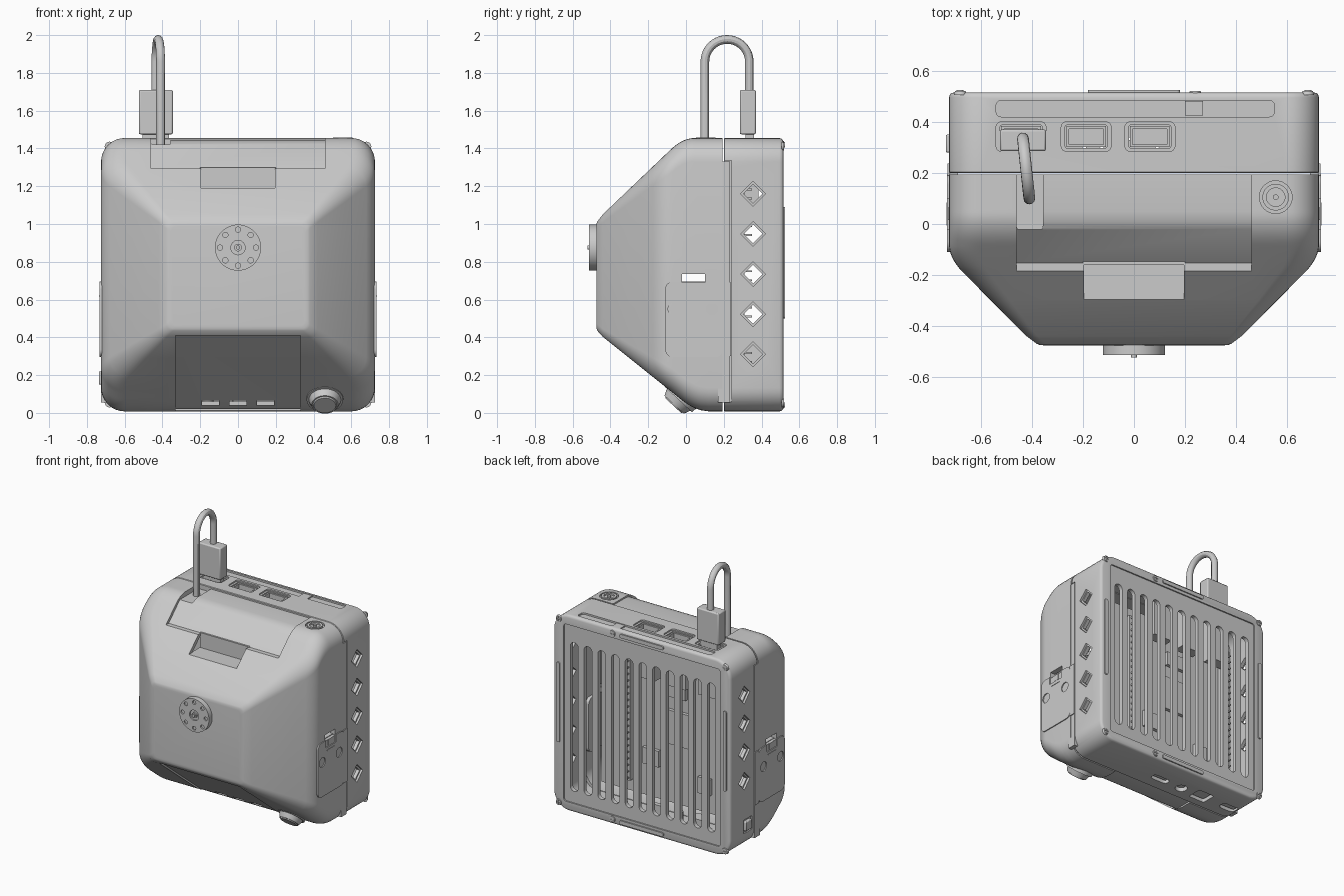
import bpy, bmesh
from math import sin, cos, pi, radians
from mathutils import Vector

if "Cube" in bpy.data.objects:
    bpy.data.objects.remove(bpy.data.objects["Cube"])

parts = []


def finish(name, bm, keep=True):
    bmesh.ops.recalc_face_normals(bm, faces=bm.faces)
    me = bpy.data.meshes.new(name)
    bm.to_mesh(me)
    bm.free()
    ob = bpy.data.objects.new(name, me)
    bpy.context.collection.objects.link(ob)
    if keep:
        parts.append(ob)
    else:
        ob.hide_render = True
    return ob


def rrect(a0, a1, b0, b1, r, n=6):
    pts = []
    for i, (a, b) in enumerate([(a1 - r, b1 - r), (a0 + r, b1 - r), (a0 + r, b0 + r), (a1 - r, b0 + r)]):
        pts += [(a + r * cos(pi / 2 * (i + k / n)), b + r * sin(pi / 2 * (i + k / n))) for k in range(n + 1)]
    return pts


def place(axis, a, b, d):
    return {'x': (d, a, b), 'y': (a, d, b), 'z': (a, b, d)}[axis]


def skin(name, rings, keep=True):
    bm = bmesh.new()
    vs = [[bm.verts.new(p) for p in ring] for ring in rings]
    n = len(vs[0])
    for p, q in zip(vs, vs[1:]):
        for i in range(n):
            bm.faces.new((p[i], p[(i + 1) % n], q[(i + 1) % n], q[i]))
    bm.faces.new(vs[0])
    bm.faces.new(vs[-1])
    return finish(name, bm, keep)


def prism(name, pts, axis, lo, hi, keep=True):
    return skin(name, [[place(axis, a, b, d) for a, b in pts] for d in (lo, hi)], keep)


def box(name, x0, x1, y0, y1, z0, z1, keep=True, bevel=0):
    ob = prism(name, [(x0, y0), (x1, y0), (x1, y1), (x0, y1)], 'z', z0, z1, keep)
    if bevel:
        m = ob.modifiers.new('bevel', 'BEVEL')
        m.width, m.segments = bevel, 2
    return ob


def disc(name, loc, axis, r, h, r2=None, keep=True, n=32):
    bm = bmesh.new()
    bmesh.ops.create_cone(bm, cap_ends=True, segments=n, radius1=r, radius2=r if r2 is None else r2, depth=h)
    ax = Vector(axis).normalized()
    bm.transform(ax.to_track_quat('Z', 'Y').to_matrix().to_4x4())
    bmesh.ops.translate(bm, verts=bm.verts, vec=Vector(loc) + ax * h / 2)
    return finish(name, bm, keep)


def cut(ob, *cutters):
    for c in cutters:
        m = ob.modifiers.new('cut', 'BOOLEAN')
        m.operation, m.solver, m.object = 'DIFFERENCE', 'EXACT', c
        bpy.context.view_layer.objects.active = ob
        bpy.ops.object.modifier_apply(modifier=m.name)
        bpy.data.objects.remove(c)


def C(*a):
    return box('cutter', *a, keep=False)


def P(pts, axis, lo, hi):
    return prism('cutter', pts, axis, lo, hi, False)


# Front shell: rounded rectangles lofted along y into a truncated pyramid
def smin(a, b, k=0.06):
    h = max(k - abs(a - b), 0) / k
    return min(a, b) - h * h * k / 4


def section(y, inset, yy=None):
    w = smin(0.725, 0.385 + (y + 0.475)) - inset
    t = smin(1.455, 1.018 + 0.955 * (y + 0.475)) - inset
    b = -smin(-0.008, -0.43 + 0.8 * (y + 0.475)) + inset
    r = 0.035 + 0.09 * min(1, (y + 0.475) / 0.4)
    return [place('y', a, c, y if yy is None else yy) for a, c in rrect(-w, w, b, t, r, 8)]


ys = [-0.44, -0.3, -0.18] + [-0.17 + 0.012 * i for i in range(22)] + [0.12]
front = [section(-0.475, 0.03)] + [section(-0.475, 0.03 - 0.03 * sin(a), -0.475 + 0.012 * (1 - cos(a))) for a in (0.5, 1.0)]
shell = skin('front_shell', front + [section(y, 0) for y in ys + [0.194]])
cut(shell, skin('cutter', [section(y, 0.04) for y in ys + [0.25]], False))

# Cable cover recess, finger notch, cable exit and sloping bottom door
cut(shell,
    P([(-.6, 1.295), (-.152, 1.295), (-.02, 1.422), (.01, 1.438), (.05, 1.444), (.3, 1.444), (.3, 1.7), (-.6, 1.7)], 'x', -.46, .46),
    C(-.195, .195, -.5, -.16, 1.19, 1.296),
    P(rrect(-.46, -.357, -.04, .3, .035), 'z', 1.42, 1.7),
    P([(-.6, .41), (-.432, .41), (.03, .041), (.06, .02), (.3, .02), (.3, -.2), (-.6, -.2)], 'x', -.33, .33),
    disc('cutter', (.555, .105, 1.44), (0, 0, 1), .064, .1, keep=False))
prism('finger_notch_floor', [(-.28, 1.19), (-.16, 1.19), (-.16, 1.3), (-.14, 1.3), (-.14, 1.17), (-.26, 1.17)], 'x', -.2, .2)
for x in (-.145, 0, .145):
    cut(shell, C(x - .045, x + .045, -.1, .06, .04, .066))
for s in (-1, 1):
    cut(shell, C(min(s * .6, s * .9), max(s * .6, s * .9), -.02, .1, .69, .735))

# Back shell with its rounded rear edge
def ring(y, i):
    return [place('y', a, b, y) for a, b in rrect(-.725 + i, .725 - i, .008 + i, 1.455 - i, .125 - i, 8)]


back = skin('back_shell', [ring(.2, .004), ring(.204, 0), ring(.495, 0), ring(.507, .004), ring(.512, .009), ring(.515, .02)])
cut(back, skin('cutter', [ring(.1, .04), ring(.475, .04)], False))
cut(back, P(rrect(-.64, .64, .075, 1.385, .02), 'y', .505, .6))
for i in range(11):
    x = (i - 5) * .112
    cut(back, P(rrect(x - .032, x + .032, .16, 1.26, .0319), 'y', .45, .6))

# Top sockets, long card slot, bottom ports
sockets = [(-.54, -.345), (-.285, -.09), (-.035, .16)]
for a, b in sockets:
    cut(back, P(rrect(a, b, .285, .4, .02), 'z', 1.445, 1.6), P(rrect(a + .015, b - .015, .297, .388, .01), 'z', 1.3, 1.6))
cut(back, P(rrect(-.54, .55, .42, .484, .02), 'z', 1.443, 1.6))
box('card_tab', .2, .27, .424, .482, 1.43, 1.452)
for a, b, c, d, r in [(-.04, .1, .285, .34, .026), (-.4, -.27, .26, .37, .012), (-.65, -.51, .28, .345, .03)]:
    cut(back, P(rrect(a, b, c, d, r), 'z', -.1, .2))
    prism('bottom_port', rrect(a + .012, b - .012, c + .012, d - .012, .008), 'z', .025, .14)
cut(back, disc('cutter', (-.16, .31, -.1), (0, 0, 1), .042, .2, keep=False))
disc('round_port', (-.16, .31, .03), (0, 0, 1), .03, .1)

# Diamond side vents: right side has five, left side four and a switch
def diamond(z, h):
    return [(.355 - h, z), (.355, z - h), (.355 + h, z), (.355, z + h)]


for i in range(5):
    z = 1.16 - .2125 * i
    last = i == 4
    cut(back, P(diamond(z, .05), 'x', .6 if last else -1, 1), P(diamond(z, .066), 'x', .71, 1))
    if not last:
        cut(back, P(diamond(z, .066), 'x', -1, -.71))
cut(back, P(rrect(.265, .365, .135, .235, .01), 'x', -1, -.715))
box('side_switch', -.737, -.7, .28, .35, .15, .22, bevel=.006)

# Side flanges overlapping the seam, and bay panels with screws and clips
for s in (-1, 1):
    def sx(a, b):
        return sorted((s * a, s * b))
    cut(back, C(*sx(.7, .9), .1, .24, .05, 1.335))
    box('seam_flange', *sx(.69, .7245), .17, .234, .055, 1.33)
    prism('bay_panel', rrect(-.11, .194, .295, .695, .04), 'x', *sx(.66, .732))
    panel = parts[-1]
    box('bay_panel_edge', *sx(.69, .731), .19, .237, .3, .69)
    cut(panel, C(*sx(.705, .8), -.02, .1, .64, .8))
    for y in (-.06, .138):
        cut(panel, disc('cutter', (s * .715, y, .55), (s, 0, 0), .035, .1, keep=False))
        disc('bay_screw', (s * .70, y, .55), (s, 0, 0), .026, .025)
    box('bay_clip', *sx(.69, .728), .015, .065, .645, .69)
    box('bay_clip_ridge', *sx(.72, .735), -.005, .085, .615, .622)

# Rear screws and foot strips
screws = [(x, z) for x in (-.68, .68) for z in (.055, 1.41)] + [(.24, .045), (.24, 1.418)]
for x, z in screws:
    d = disc('rear_screw', (x, .505, z), (0, 1, 0), .026, .015, .021, n=20)
    cut(d, C(x - .015, x + .015, .515, .6, z - .003, z + .003), C(x - .003, x + .003, .515, .6, z - .015, z + .015))
for z in (.042, 1.42):
    prism('rear_strip', rrect(-.18, .18, z - .014, z + .014, .012), 'y', .5, .524)
for x in (-.682, .682):
    prism('rear_side_strip', rrect(x - .014, x + .014, .5, 1.09, .012), 'y', .5, .524)

# Front lens disc with ring of holes
lens = disc('lens_disc', (0, -.47, .875), (0, -1, 0), .122, .043, n=48)
cut(lens, disc('cutter', (0, -.502, .875), (0, -1, 0), .038, .1, keep=False))
for i in range(8):
    a = i * pi / 4
    cut(lens, disc('cutter', (.095 * cos(a), -.503, .875 + .095 * sin(a)), (0, -1, 0), .014, .1, keep=False, n=16))
disc('lens_hub', (0, -.5, .875), (0, -1, 0), .02, .013)
disc('lens_pin', (0, -.5, .875), (0, -1, 0), .011, .022, n=16)

# Knob on the bottom slope and push button on top
ax = Vector((0, -.68, -.73)).normalized()
base = Vector((.46, -.015, .095))
disc('knob_collar', base - ax * .01, ax, .1, .045, .097)
disc('knob', base + ax * .035, ax, .085, .035, .07)
disc('knob_cap', base + ax * .065, ax, .066, .012, .058)
ringob = disc('button_ring', (.555, .105, 1.43), (0, 0, 1), .052, .027, n=40)
cut(ringob, disc('cutter', (.555, .105, 1.445), (0, 0, 1), .036, .1, keep=False))
disc('button_pin', (.555, .105, 1.44), (0, 0, 1), .011, .018, n=16)

# Circuit boards, sockets, headers and chips behind the slots
box('main_board', -.6, .5, .25, .27, .16, 1.28)
for a, b in sockets:
    o = box('usb_socket', a + .02, b - .02, .302, .383, 1.08, 1.44)
    cut(o, C(a + .03, b - .03, .312, .373, 1.3, 1.5))
for x in (-.55, .27):
    box('pin_header', x - .03, x + .03, .27, .31, .25, 1.2)
    for i in range(20):
        for dx in (-.014, .014):
            z = .27 + i * .048
            box('header_pin', x + dx - .005, x + dx + .005, .3, .35, z - .005, z + .005)
for x0, x1, z0, z1 in [(-.25, -.02, .6, .85), (-.2, -.05, .95, 1.05), (-.4, -.3, .3, .42), (.02, .15, .4, .52)]:
    box('chip', x0, x1, .27, .295, z0, z1)

# Plug and looped cable
box('plug_body', -.525, -.345, .285, .37, 1.475, 1.71, bevel=.008)
box('plug_tip', -.505, -.365, .315, .36, 1.38, 1.48)
path = [(.1, 1.42), (.1, 1.65)] + [(.2175 - .1175 * cos(pi * i / 20), 1.86 + .117 * sin(pi * i / 20)) for i in range(21)] + [(.335, 1.7)]
cu = bpy.data.curves.new('cable', 'CURVE')
cu.dimensions, cu.bevel_depth, cu.bevel_resolution, cu.use_fill_caps = '3D', .023, 4, True
sp = cu.splines.new('POLY')
sp.points.add(len(path) - 1)
for p, (y, z) in zip(sp.points, path):
    p.co = (-.41 - .025 * (y - .1) / .235, y, z, 1)
cable = bpy.data.objects.new('cable', cu)
bpy.context.collection.objects.link(cable)
bpy.ops.object.select_all(action='DESELECT')
cable.select_set(True)
bpy.context.view_layer.objects.active = cable
bpy.ops.object.convert(target='MESH')
parts.append(bpy.context.view_layer.objects.active)

# Smooth shading with sharp edges kept
for o in parts:
    o.select_set(True)
bpy.ops.object.shade_smooth_by_angle(angle=radians(30))
